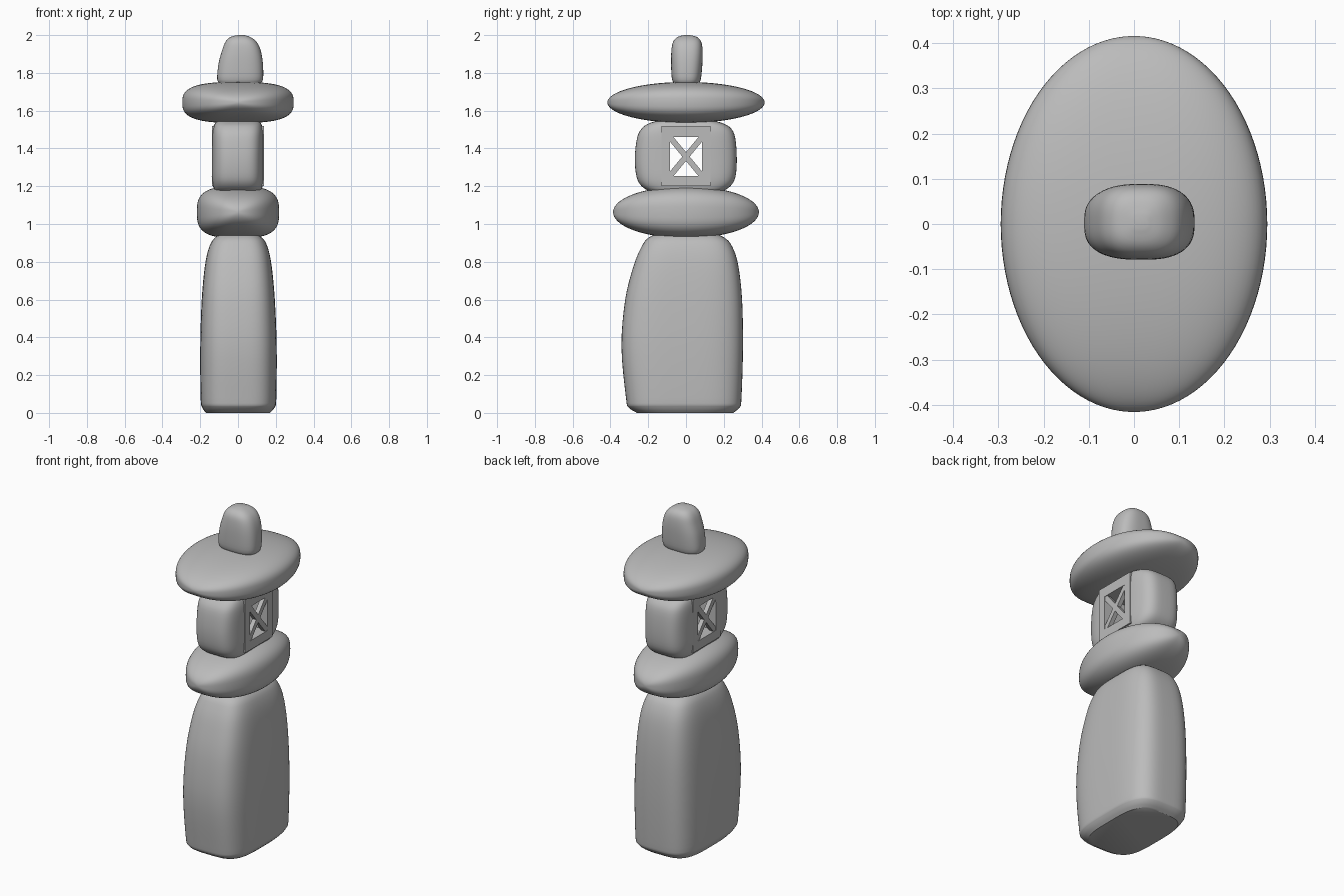
import bpy, bmesh, math

if "Cube" in bpy.data.objects:
    bpy.data.objects.remove(bpy.data.objects["Cube"])

stone = bpy.data.materials.new("grey stone")
stone.diffuse_color = (0.5, 0.5, 0.5, 1)
stone.use_nodes = True
stone.node_tree.nodes["Principled BSDF"].inputs["Base Color"].default_value = stone.diffuse_color


def sgn_pow(v, p):
    return math.copysign(abs(v) ** p, v)


def make(name, bm, smooth=True):
    bmesh.ops.recalc_face_normals(bm, faces=bm.faces)
    me = bpy.data.meshes.new(name)
    bm.to_mesh(me)
    bm.free()
    ob = bpy.data.objects.new(name, me)
    me.materials.append(stone)
    bpy.context.collection.objects.link(ob)
    if smooth:
        shade(ob)
    return ob


def shade(ob):
    bpy.ops.object.select_all(action='DESELECT')
    ob.select_set(True)
    bpy.context.view_layer.objects.active = ob
    bpy.ops.object.shade_smooth_by_angle(angle=math.radians(35))


def bridge(bm, rings):
    """Skin a list of equal closed rings and cap both ends."""
    rings = [[bm.verts.new(p) for p in r] for r in rings]
    for a, b in zip(rings, rings[1:]):
        for i in range(len(a)):
            j = (i + 1) % len(a)
            bm.faces.new((a[i], a[j], b[j], b[i]))
    bm.faces.new(rings[0])
    bm.faces.new(rings[-1])


def refine(rows, steps):
    """Smooth curve through the section rows."""
    out = []
    for i in range(len(rows) - 1):
        p = [rows[max(0, min(len(rows) - 1, i + k))] for k in (-1, 0, 1, 2)]
        for s in range(steps):
            t = s / steps
            out.append([0.5 * (2 * b + (c - a) * t + (2 * a - 5 * b + 4 * c - d) * t * t
                               + (3 * b - a - 3 * c + d) * t ** 3) for a, b, c, d in zip(*p)])
    return out + [list(rows[-1])]


def boulder(name, rows, n, steps=4, seg=64):
    """Stack of rounded-rectangle sections: rows are z, x0, x1, y0, y1."""
    rings = []
    for z, x0, x1, y0, y1 in refine(rows, steps):
        ring = []
        for i in range(seg):
            a = 2 * math.pi * (i + 0.5) / seg
            ring.append(((x0 + x1) / 2 + (x1 - x0) / 2 * sgn_pow(math.cos(a), 2 / n),
                         (y0 + y1) / 2 + (y1 - y0) / 2 * sgn_pow(math.sin(a), 2 / n), z))
        rings.append(ring)
    bm = bmesh.new()
    bridge(bm, rings)
    return make(name, bm)


def slab(name, hx, hy, z0, z1, n, seg=64, rows=48):
    """Flat pebble: oval from the side and above, stadium from the front."""
    rings = []
    for k in range(rows + 1):
        t = math.pi * (0.01 + 0.98 * k / rows)
        r = math.sin(t)
        rings.append([(hx * r * sgn_pow(math.cos(a), 2 / n), -hy * math.cos(t),
                       (z0 + z1) / 2 + (z1 - z0) / 2 * r * sgn_pow(math.sin(a), 2 / n))
                      for a in (2 * math.pi * i / seg for i in range(seg))])
    bm = bmesh.new()
    bridge(bm, rings)
    return make(name, bm)


def box(name, x, y, z, sx, sy, sz, rx=0):
    bm = bmesh.new()
    bmesh.ops.create_cube(bm, size=1)
    bmesh.ops.scale(bm, vec=(sx, sy, sz), verts=bm.verts)
    ob = make(name, bm, False)
    ob.location = (x, y, z)
    ob.rotation_euler.x = rx
    return ob


def cut(ob, cutter):
    m = ob.modifiers.new("window", 'BOOLEAN')
    m.operation, m.object, m.solver = 'DIFFERENCE', cutter, 'EXACT'
    bpy.context.view_layer.objects.active = ob
    bpy.ops.object.modifier_apply(modifier=m.name)
    shade(ob)


# tall standing stone with a chipped foot
boulder("base_pillar", [
    (0.0, -0.17, 0.17, -0.26, 0.25), (0.03, -0.19, 0.195, -0.305, 0.285),
    (0.08, -0.198, 0.203, -0.318, 0.294), (0.35, -0.2, 0.205, -0.342, 0.302),
    (0.6, -0.192, 0.195, -0.322, 0.297), (0.78, -0.175, 0.178, -0.277, 0.277),
    (0.88, -0.152, 0.156, -0.235, 0.245), (0.93, -0.12, 0.125, -0.195, 0.2),
    (0.97, -0.06, 0.06, -0.1, 0.1)], 3.6)

# flat stones below and above the lamp chamber
slab("lower_slab", 0.218, 0.386, 0.925, 1.2, 3.0)
slab("roof_slab", 0.295, 0.416, 1.535, 1.752, 2.9)

# lamp chamber with a see-through window
chamber = boulder("lamp_chamber", [
    (1.17, -0.12, 0.12, -0.19, 0.19), (1.2, -0.132, 0.13, -0.235, 0.235),
    (1.25, -0.139, 0.135, -0.262, 0.262), (1.35, -0.139, 0.135, -0.271, 0.269),
    (1.46, -0.138, 0.135, -0.258, 0.26), (1.51, -0.132, 0.13, -0.23, 0.235),
    (1.535, -0.12, 0.12, -0.19, 0.19), (1.555, -0.1, 0.1, -0.12, 0.12)], 3.8)
WZ, WY, WH = 1.357, 0.17, 0.205
cutter = box("window_cutter", 0, 0, WZ, 1, WY, WH)
bpy.context.view_layer.update()
cut(chamber, cutter)

# window frames and crossed bars on both sides
tilt = math.atan2(WH, WY)
for side, s in (("right", 1), ("left", -1)):
    frame = box(f"window_frame_{side}", s * 0.127, 0, WZ + 0.003, 0.022, 0.26, 0.32)
    bpy.context.view_layer.update()
    cut(frame, cutter)
    for k, a in (("rising", tilt), ("falling", -tilt)):
        box(f"{k}_bar_{side}", s * 0.122, 0, WZ, 0.026, 0.27, 0.03, a)
cutter.hide_render = True
cutter.hide_set(True)

# small finial stone
boulder("top_stone", [
    (1.735, -0.09, 0.11, -0.055, 0.06), (1.765, -0.11, 0.132, -0.074, 0.078),
    (1.85, -0.103, 0.132, -0.079, 0.087), (1.92, -0.084, 0.12, -0.077, 0.088),
    (1.965, -0.066, 0.098, -0.068, 0.08), (1.99, -0.04, 0.065, -0.045, 0.058),
    (2.0, 0.0, 0.03, -0.01, 0.02)], 2.8)
